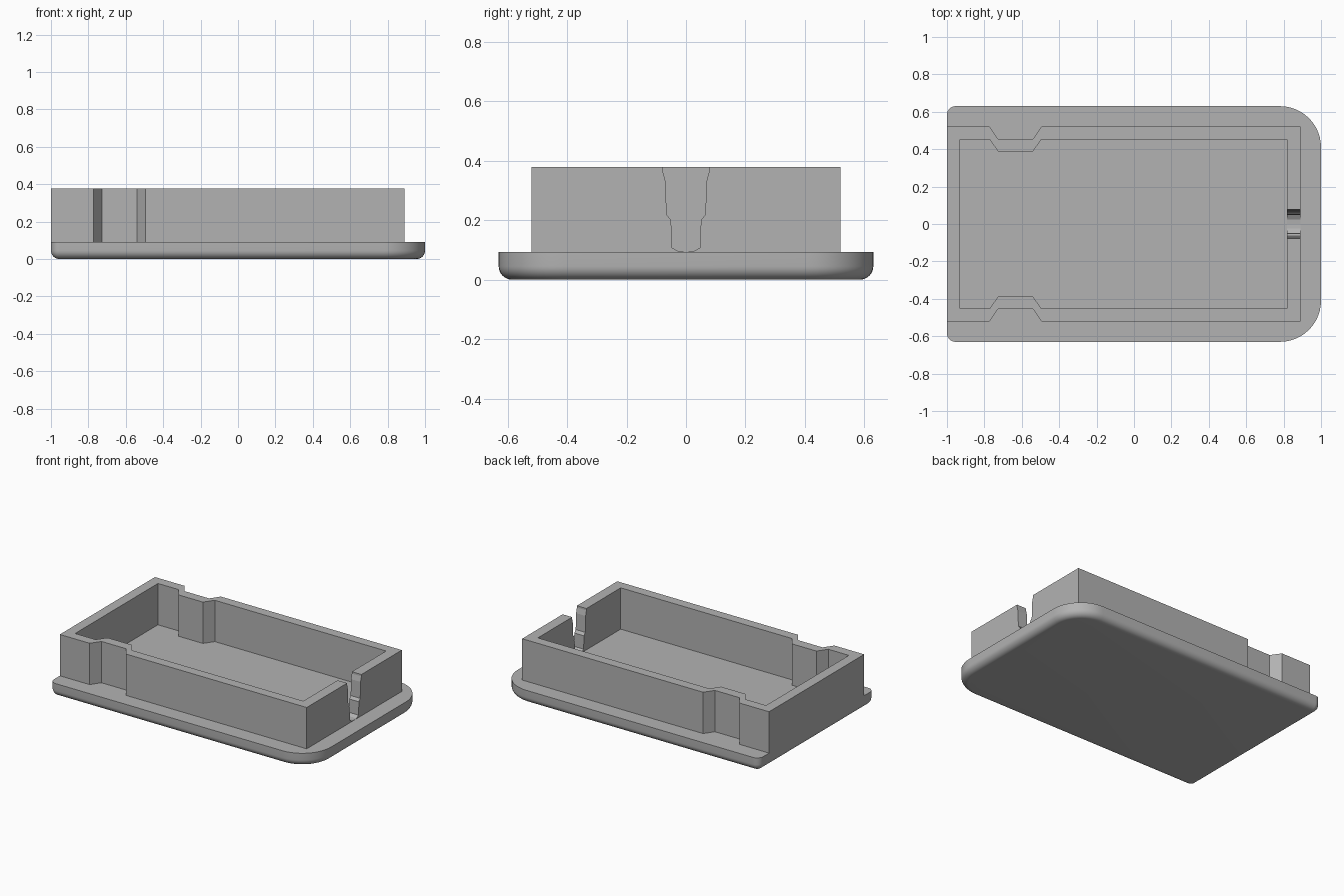
import bpy, bmesh, math

cube = bpy.data.objects.get("Cube")
if cube:
    bpy.data.objects.remove(cube, do_unlink=True)

grey = bpy.data.materials.new("plain grey")
grey.use_nodes = True
COLOUR = (0.45, 0.45, 0.45, 1)
grey.diffuse_color = COLOUR
grey.node_tree.nodes["Principled BSDF"].inputs["Base Color"].default_value = COLOUR

BASE_TOP, WALL_TOP = 0.092, 0.378


def make_object(name, bm):
    bmesh.ops.recalc_face_normals(bm, faces=bm.faces)
    mesh = bpy.data.meshes.new(name)
    bm.to_mesh(mesh)
    bm.free()
    mesh.materials.append(grey)
    obj = bpy.data.objects.new(name, mesh)
    bpy.context.collection.objects.link(obj)
    return obj


def add_ring(bm, points, z):
    return [bm.verts.new((x, y, z)) for x, y in points]


def bridge(bm, a, b):
    n = len(a)
    for i in range(n):
        j = (i + 1) % n
        bm.faces.new((a[i], a[j], b[j], b[i]))


# Base plate: large corners on one end, small on the other, rounded underside
def plate_outline(inset, steps=12):
    points = []
    for sx, sy, start, radius in ((1, 1, 0, 0.22), (-1, 1, 90, 0.046),
                                  (-1, -1, 180, 0.046), (1, -1, 270, 0.22)):
        cx, cy = sx * (1 - radius), sy * (0.63 - radius)
        for i in range(steps + 1):
            a = math.radians(start + 90 * i / steps)
            r = radius - inset
            points.append((cx + r * math.cos(a), cy + r * math.sin(a)))
    return points


bm = bmesh.new()
FILLET = 0.045
rings = []
for i in range(9):
    a = math.pi / 2 * i / 8
    rings.append(add_ring(bm, plate_outline(FILLET * (1 - math.sin(a))),
                          FILLET * (1 - math.cos(a))))
rings.append(add_ring(bm, plate_outline(0), BASE_TOP))
for low, high in zip(rings, rings[1:]):
    bridge(bm, low, high)
bm.faces.new(rings[0])
bm.faces.new(rings[-1])
base = make_object("base_plate", bm)
bpy.context.view_layer.objects.active = base
base.select_set(True)
bpy.ops.object.shade_smooth_by_angle(angle=math.radians(40))
base.select_set(False)


# Rim wall: a closed ring with a jog inward on both long sides
def wall_outline(x_min, x_max, y, jog=0.065):
    side = [(x_min, y), (-0.772, y), (-0.727, y - jog),
            (-0.54, y - jog), (-0.495, y), (x_max, y)]
    return side + [(px, -py) for px, py in reversed(side)]


bm = bmesh.new()
outer = wall_outline(-1, 0.89, 0.52)
inner = wall_outline(-0.93, 0.817, 0.453)
loops = [add_ring(bm, outer, BASE_TOP), add_ring(bm, outer, WALL_TOP),
         add_ring(bm, inner, WALL_TOP), add_ring(bm, inner, BASE_TOP)]
for i in range(4):
    bridge(bm, loops[i], loops[(i + 1) % 4])
wall = make_object("rim_wall", bm)

# Cable notch cutter: stepped slot with a rounded bottom
half = [(0.0, BASE_TOP + 0.001), (0.025, 0.095), (0.048, 0.108), (0.05, 0.2),
        (0.065, 0.218), (0.069, 0.33), (0.078, 0.365), (0.078, 0.45)]
profile = half + [(-y, z) for y, z in reversed(half[1:])]
bm = bmesh.new()
ends = [[bm.verts.new((x, y, z)) for y, z in profile] for x in (0.75, 0.95)]
bridge(bm, *ends)
for end in ends:
    bm.faces.new(end)
cutter = make_object("notch_cutter", bm)
cutter.hide_render = True
cutter.hide_set(True)

cut = wall.modifiers.new("notch", "BOOLEAN")
cut.operation = "DIFFERENCE"
cut.solver = "EXACT"
cut.object = cutter
